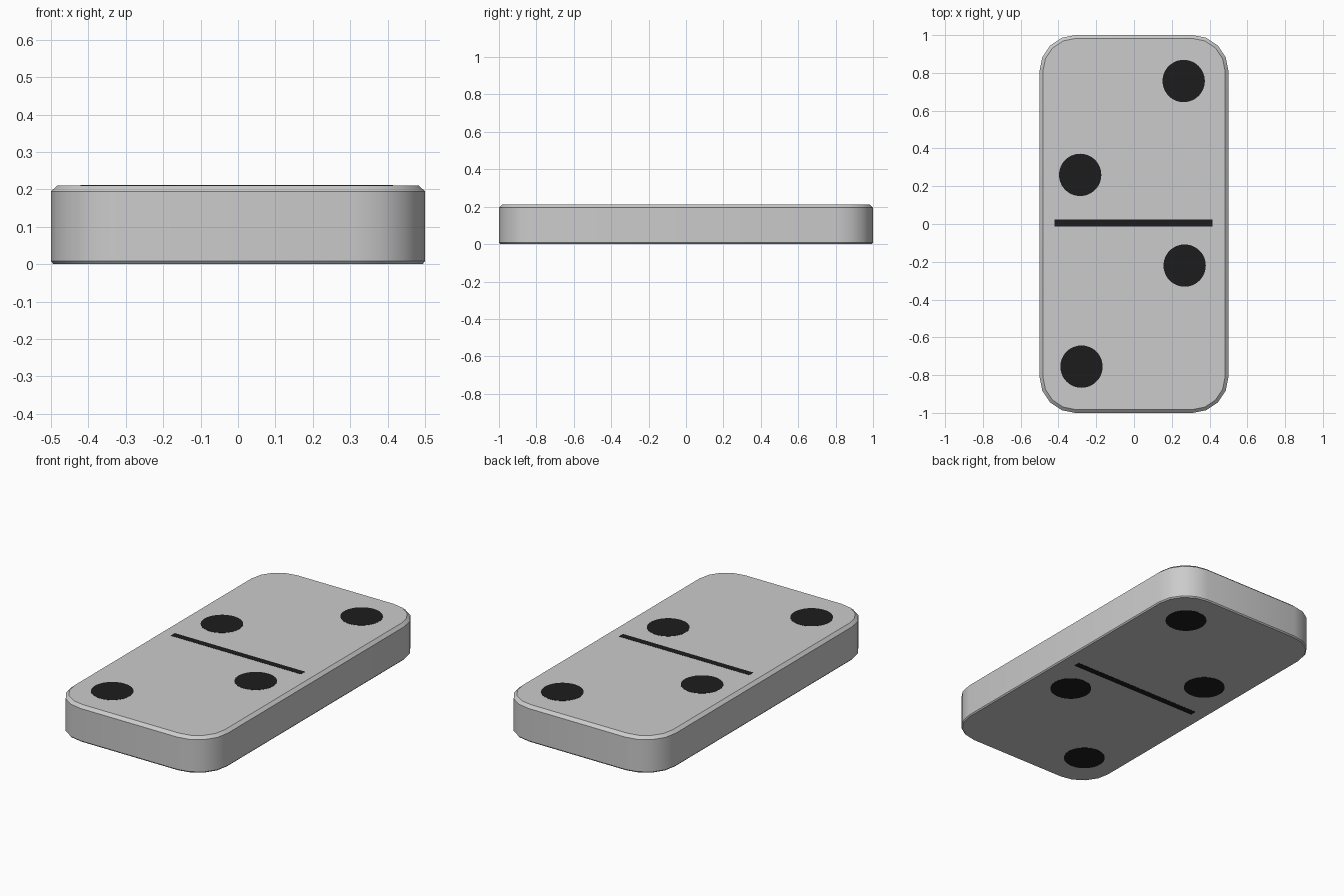
import bpy, bmesh
from math import sin, cos, pi, radians

if "Cube" in bpy.data.objects:
    bpy.data.objects.remove(bpy.data.objects["Cube"])

H = 0.212       # tile thickness
SKIN = 0.001    # how far the inlays stand proud of each face

black = bpy.data.materials.new("black_inlay")
black.diffuse_color = (0.012, 0.012, 0.012, 1)
black.use_nodes = True
black.node_tree.nodes["Principled BSDF"].inputs["Base Color"].default_value = black.diffuse_color


def finish(name, bm, mat=None):
    bmesh.ops.recalc_face_normals(bm, faces=bm.faces)
    me = bpy.data.meshes.new(name)
    bm.to_mesh(me)
    bm.free()
    ob = bpy.data.objects.new(name, me)
    bpy.context.collection.objects.link(ob)
    if mat:
        me.materials.append(mat)
    bpy.context.view_layer.objects.active = ob
    ob.select_set(True)
    bpy.ops.object.shade_smooth_by_angle(angle=radians(40))
    ob.select_set(False)
    return ob


def outline(inset, r=0.19, seg=4):
    """Rounded rectangle, 1 x 2, shrunk by inset."""
    pts = []
    for k, (sx, sy) in enumerate([(1, 1), (-1, 1), (-1, -1), (1, -1)]):
        for i in range(seg + 1):
            a = (k + i / seg) * pi / 2
            pts.append((sx * (0.5 - r) + (r - inset) * cos(a),
                        sy * (1.0 - r) + (r - inset) * sin(a)))
    return pts


# tile body: stacked outlines, fine chamfer below and wider one on top
bm = bmesh.new()
rings = [[bm.verts.new((x, y, z)) for x, y in outline(inset)]
         for inset, z in [(0.006, SKIN), (0, 0.008), (0, 0.195), (0.018, H - SKIN)]]
for lo, hi in zip(rings, rings[1:]):
    for i in range(len(lo)):
        j = (i + 1) % len(lo)
        bm.faces.new((lo[i], lo[j], hi[j], hi[i]))
bm.faces.new(rings[0])
bm.faces.new(rings[-1])
finish("tile_body", bm)

# round pips run through the tile and show on both faces
for n, (x, y) in enumerate([(0.263, 0.757), (-0.285, 0.26), (0.268, -0.22), (-0.278, -0.755)]):
    bm = bmesh.new()
    bmesh.ops.create_cone(bm, cap_ends=True, segments=48, radius1=0.112, radius2=0.112, depth=H)
    bmesh.ops.translate(bm, verts=bm.verts, vec=(x, y, H / 2))
    finish(f"pip_{n + 1}", bm, black)

# dividing bar, also through the tile
bm = bmesh.new()
bmesh.ops.create_cube(bm, size=1)
bmesh.ops.scale(bm, verts=bm.verts, vec=(0.836, 0.037, H))
bmesh.ops.translate(bm, verts=bm.verts, vec=(-0.003, 0.004, H / 2))
finish("dividing_bar", bm, black)
